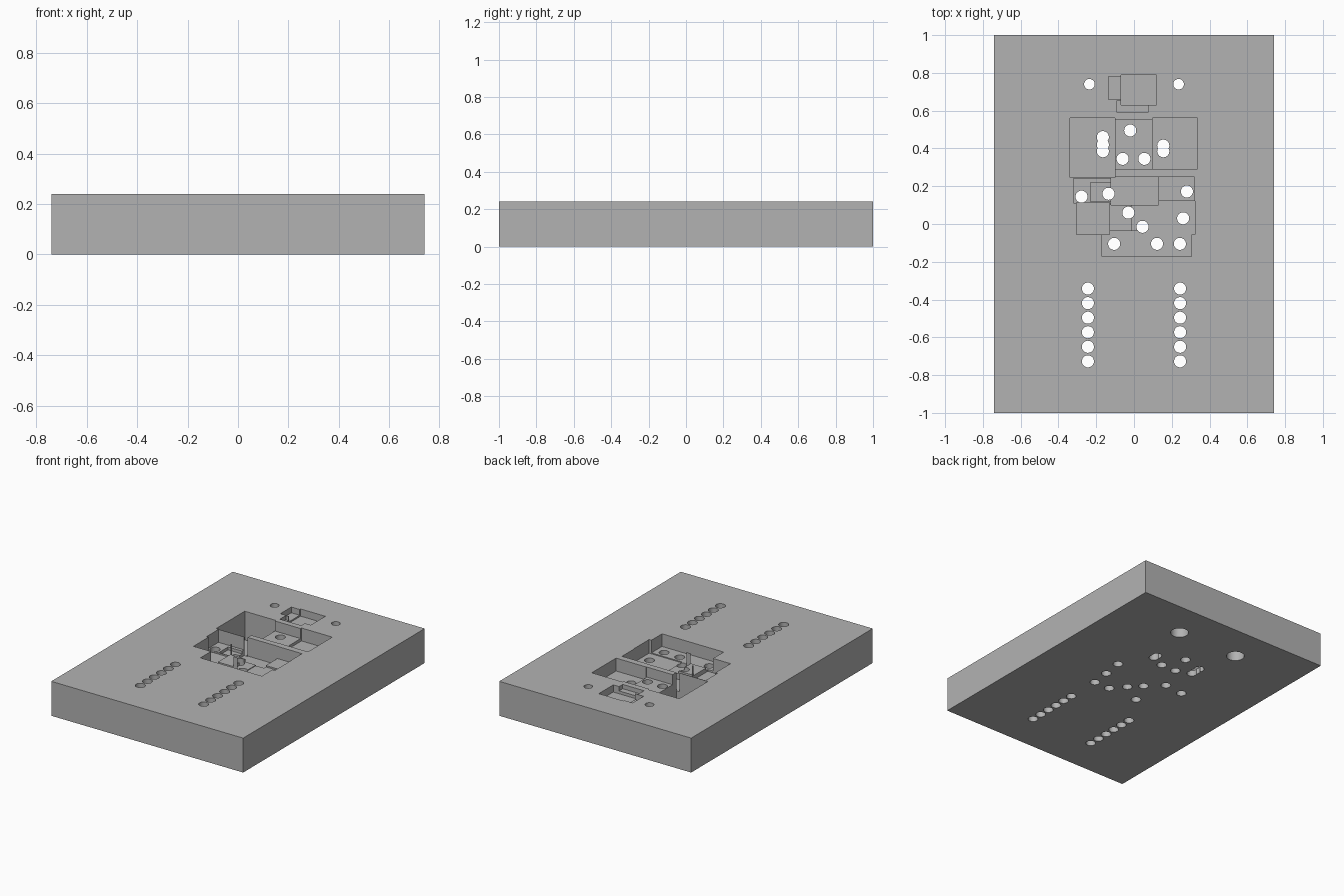
import bpy

if "Cube" in bpy.data.objects:
    bpy.data.objects.remove(bpy.data.objects["Cube"], do_unlink=True)

TOP = 0.24

# Single plain grey
grey = bpy.data.materials.new("plain_grey")
grey.use_nodes = True
colour = (0.45, 0.45, 0.45, 1)
grey.diffuse_color = colour
grey.node_tree.nodes["Principled BSDF"].inputs["Base Color"].default_value = colour


def box(name, x0, x1, y0, y1, z0, z1):
    bpy.ops.mesh.primitive_cube_add(
        size=1, location=((x0 + x1) / 2, (y0 + y1) / 2, (z0 + z1) / 2))
    obj = bpy.context.object
    obj.name = name
    obj.scale = (x1 - x0, y1 - y0, z1 - z0)
    bpy.ops.object.transform_apply(location=True, rotation=False, scale=True)
    return obj


def cylinder(name, x, y, radius, z0, z1):
    bpy.ops.mesh.primitive_cylinder_add(
        vertices=32, radius=radius, depth=z1 - z0, location=(x, y, (z0 + z1) / 2))
    bpy.context.object.name = name
    return bpy.context.object


def cut(target, cutter):
    mod = target.modifiers.new("cut", "BOOLEAN")
    mod.operation = "DIFFERENCE"
    mod.solver = "EXACT"
    mod.object = cutter
    bpy.context.view_layer.objects.active = target
    bpy.ops.object.modifier_apply(modifier=mod.name)
    bpy.data.objects.remove(cutter, do_unlink=True)


# Solid block
block = box("block", -0.74, 0.74, -1, 1, 0, TOP)
block.data.materials.append(grey)

# Stepped pockets in the top: x range, y range, depth
pockets = [
    # upper pocket group
    (-0.135, 0.075, 0.66, 0.78, 0.04),
    (-0.07, 0.12, 0.63, 0.79, 0.05),
    (-0.09, 0.075, 0.59, 0.655, 0.03),
    # row of three large pockets
    (-0.34, -0.1, 0.245, 0.56, 0.2),
    (-0.103, 0.103, 0.29, 0.55, 0.07),
    (0.098, 0.335, 0.292, 0.56, 0.09),
    # middle pockets
    (-0.32, -0.12, 0.11, 0.242, 0.09),
    (-0.23, -0.118, 0.12, 0.22, 0.11),
    (-0.122, 0.13, 0.1, 0.25, 0.13),
    (0.127, 0.32, 0.118, 0.248, 0.085),
    (0.068, 0.323, -0.055, 0.121, 0.095),
    # lower pockets
    (-0.305, -0.13, -0.055, 0.115, 0.1),
    (-0.133, -0.01, -0.037, 0.103, 0.07),
    (-0.013, 0.07, -0.034, 0.104, 0.09),
    (-0.17, 0.305, -0.172, -0.036, 0.088),
]
for x0, x1, y0, y1, depth in pockets:
    cut(block, box("pocket_cutter", x0, x1, y0, y1, TOP - depth, TOP + 0.1))

# Through holes inside the pockets
holes = [
    (-0.165, 0.46), (-0.165, 0.42), (-0.165, 0.385), (0.155, 0.415), (0.155, 0.385),
    (-0.02, 0.495), (-0.06, 0.345), (0.055, 0.345),
    (-0.278, 0.145), (-0.135, 0.16), (0.28, 0.172), (0.26, 0.03),
    (-0.03, 0.06), (0.045, -0.015), (-0.105, -0.105), (0.122, -0.105), (0.243, -0.105),
]
# Two rows of six through holes
for side in (-1, 1):
    for i in range(6):
        holes.append((side * 0.244, -0.342 - i * 0.077))
for x, y in holes:
    cut(block, cylinder("hole_cutter", x, y, 0.032, -0.1, TOP + 0.1))

# Two mounting holes, widened from below
for side in (-1, 1):
    cut(block, cylinder("mount_cutter", side * 0.236, 0.74, 0.028, -0.1, TOP + 0.1))
    cut(block, cylinder("counterbore_cutter", side * 0.236, 0.74, 0.058, -0.1, 0.12))

# Smooth hole walls, sharp edges elsewhere
bpy.ops.object.select_all(action="DESELECT")
block.select_set(True)
bpy.context.view_layer.objects.active = block
bpy.ops.object.shade_smooth_by_angle()
